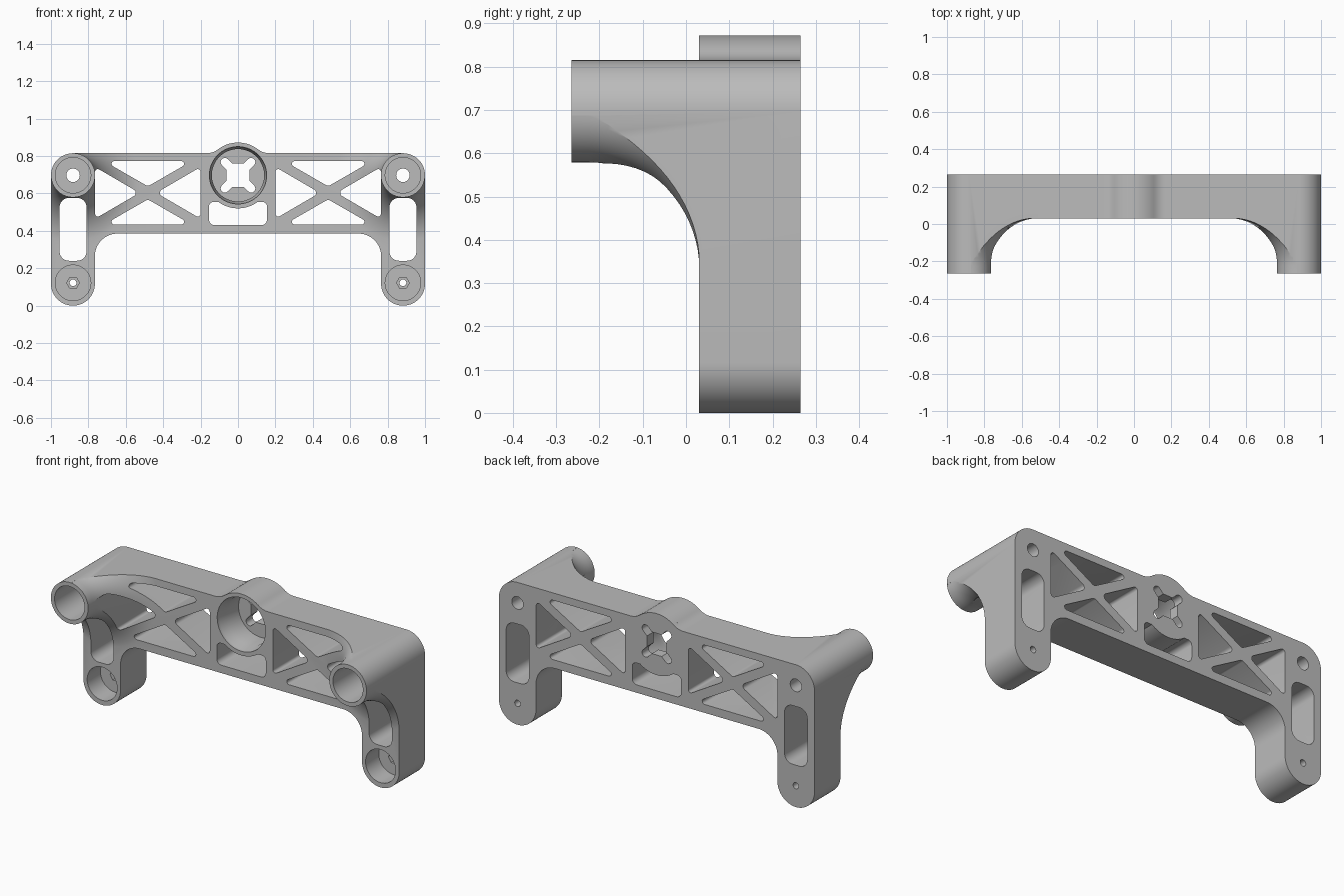
import bpy, bmesh
from math import sin, cos, pi, radians, tan
from mathutils import Vector

if "Cube" in bpy.data.objects:
    bpy.data.objects.remove(bpy.data.objects["Cube"])

FRONT, PLATE, BACK = -0.265, 0.03, 0.265
BX, BZ, BR = 0.882, 0.697, 0.118      # upper boss centre and radius
LEG_Z = 0.122                         # lower boss height

grey = bpy.data.materials.new("matte grey")
grey.use_nodes = True
grey.diffuse_color = (0.5, 0.5, 0.5, 1)
grey.node_tree.nodes["Principled BSDF"].inputs["Base Color"].default_value = (0.5, 0.5, 0.5, 1)


def make(name, bm):
    bmesh.ops.recalc_face_normals(bm, faces=bm.faces[:])
    mesh = bpy.data.meshes.new(name)
    bm.to_mesh(mesh)
    bm.free()
    ob = bpy.data.objects.new(name, mesh)
    bpy.context.collection.objects.link(ob)
    mesh.materials.append(grey)
    return ob


def loft(name, rings):
    """Skin a list of equal-length closed rings and cap both ends."""
    bm = bmesh.new()
    vs = [[bm.verts.new(p) for p in ring] for ring in rings]
    n = len(vs[0])
    for a, b in zip(vs, vs[1:]):
        for i in range(n):
            j = (i + 1) % n
            bm.faces.new((a[i], a[j], b[j], b[i]))
    bm.faces.new(vs[0])
    bm.faces.new(vs[-1])
    return make(name, bm)


def prism(name, pts, y0=-0.5, y1=0.5):
    return loft(name, [[(x, y, z) for x, z in pts] for y in (y0, y1)])


def lathe(name, cx, cz, profile, n=64):
    return loft(name, [[(cx + r * cos(2 * pi * i / n), y, cz + r * sin(2 * pi * i / n))
                        for i in range(n)] for y, r in profile])


def arc(cx, cz, r, a0, a1, n=12):
    return [(cx + r * cos(radians(a0 + (a1 - a0) * i / n)),
             cz + r * sin(radians(a0 + (a1 - a0) * i / n))) for i in range(n + 1)]


def rounded(corners, n=12, closed=True):
    """Turn (x, z, radius) corners into a filleted outline."""
    out, m = [], len(corners)
    for k, (x, z, r) in enumerate(corners):
        p = Vector((x, z))
        if r == 0 or (not closed and k in (0, m - 1)):
            out.append((x, z))
            continue
        a = (Vector(corners[k - 1][:2]) - p).normalized()
        b = (Vector(corners[(k + 1) % m][:2]) - p).normalized()
        half = a.angle(b) / 2
        c = p + (a + b).normalized() * (r / sin(half))
        s = p + a * (r / tan(half)) - c
        e = p + b * (r / tan(half)) - c
        sweep = s.angle_signed(e)
        for i in range(n + 1):
            t = -sweep * i / n
            out.append((c.x + s.x * cos(t) - s.y * sin(t), c.y + s.x * sin(t) + s.y * cos(t)))
    return out


def boolean(ob, tool, op="DIFFERENCE"):
    tool.hide_render = True
    mod = ob.modifiers.new("bool", "BOOLEAN")
    mod.operation, mod.solver, mod.object = op, "EXACT", tool
    bpy.context.view_layer.update()
    done = bpy.data.meshes.new_from_object(ob.evaluated_get(bpy.context.evaluated_depsgraph_get()))
    ob.modifiers.clear()
    ob.data = done
    bpy.data.objects.remove(tool)


# Slab that will be trimmed to the bracket outline
bracket = prism("bracket", [(-2, -1), (2, -1), (2, 2), (-2, 2)], PLATE, BACK)

# Upper bosses flaring into the slab; oversized on the outer top so the outline trims them
R, N = 0.255, 72
sections = [(-0.3, BR)] + [(-0.224 + R * sin(t), BR + R * (1 - cos(t)))
                           for t in (pi / 2 * i / 18 for i in range(19))] + [(0.1, BR + R)]
for s in (-1, 1):
    rings = []
    for y, r in sections:
        ring = []
        for i in range(N):
            k = r * (1.3 if i <= N // 4 else 1)
            a = 2 * pi * i / N
            ring.append((s * (BX + k * cos(a)), y, BZ + k * sin(a)))
        rings.append(ring)
    boolean(bracket, loft("flare", rings), "UNION")

# Outline: centre hump, rounded shoulders, round legs, filleted arch
hump = arc(0, BZ, 0.175, 90, 52.4) + arc(0.168, 0.915, 0.1, 232.4, 270, 8)
side = rounded([(0.168, 0.815, 0), (1, 0.815, BR), (1, 0, 0.1174), (0.765, 0, 0.1174),
                (0.765, 0.385, 0.12), (0, 0.385, 0)], n=18, closed=False)
half = hump + side[1:]
outline = half + [(-x, z) for x, z in reversed(half[1:-1])]
boolean(bracket, prism("outline", outline, FRONT, 0.4), "INTERSECT")

for s in (-1, 1):
    # Leg slots
    w = 0.072
    boolean(bracket, prism("slot", rounded([
        (s * BX - w, 0.24, 0.05), (s * BX + w, 0.24, 0.05),
        (s * BX + w, 0.576, 0.05), (s * BX - w, 0.576, 0.05)])))
    # Stepped bolt holes
    boolean(bracket, lathe("upper_bore", s * BX, BZ, [(-0.5, 0.095), (0.15, 0.095), (0.15, 0.036), (0.5, 0.036)]))
    boolean(bracket, lathe("lower_bore", s * BX, LEG_Z, [(-0.5, 0.095), (0.15, 0.095), (0.15, 0.018), (0.5, 0.018)]))
    boolean(bracket, lathe("nut_recess", s * BX, LEG_Z, [(0.1, 0.034), (0.19, 0.034)], 6))
    # Truss windows around crossing braces
    cx, cz = s * 0.482, 0.603
    for d in (-1, 1):
        boolean(bracket, prism("window", rounded([
            (cx - 0.235, cz + d * 0.17, 0.015), (cx + 0.235, cz + d * 0.17, 0.015),
            (cx, cz + d * 0.035, 0.02)], 6)))
        boolean(bracket, prism("window", rounded([
            (cx + d * 0.282, cz - 0.138, 0.015), (cx + d * 0.282, cz + 0.138, 0.015),
            (cx + d * 0.045, cz, 0.02)], 6)))

# Window under the centre bore, following its wall
boolean(bracket, prism("lower_window", rounded(
    [(-0.155, 0.43, 0.03), (0.155, 0.43, 0.03), (0.155, 0.555, 0.025), (0.105, 0.555, 0)]
    + [(x, z, 0) for x, z in arc(0, BZ, 0.177, -55, -125)]
    + [(-0.105, 0.555, 0), (-0.155, 0.555, 0.025)], 8)))

# Centre bore with a slight taper
boolean(bracket, lathe("centre_bore", 0, BZ, [(-0.1, 0.153), (0.05, 0.153), (0.09, 0.14), (0.205, 0.14)]))

# Star cut-out through the bore floor
c = 0.062
boolean(bracket, prism("star_square", [(-c, BZ - c), (c, BZ - c), (c, BZ + c), (-c, BZ + c)], 0.15))
for a in (45, 135):
    ends = arc(0, 0, 0.022, a - 90, a + 90), arc(0, 0, 0.022, a + 90, a + 270)
    dx, dz = 0.1 * cos(radians(a)), 0.1 * sin(radians(a))
    pts = [(x + dx, BZ + z + dz) for x, z in ends[0]] + [(x - dx, BZ + z - dz) for x, z in ends[1]]
    boolean(bracket, prism("star_arm", pts, 0.15))

# Smooth curved walls, keep edges crisp
bpy.ops.object.select_all(action="DESELECT")
bracket.select_set(True)
bpy.context.view_layer.objects.active = bracket
bpy.ops.object.shade_smooth_by_angle(angle=radians(30))
